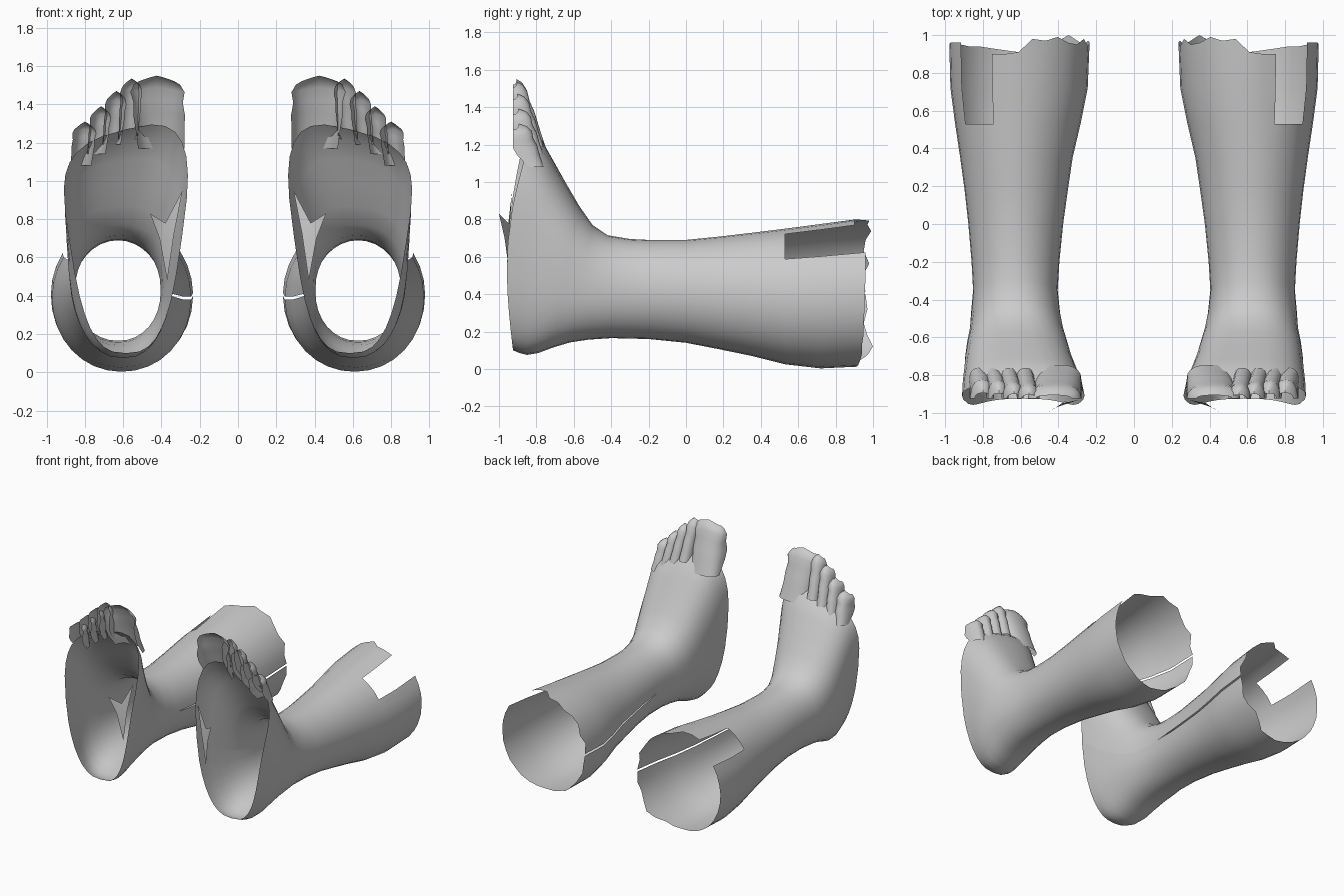
import bpy, math

SEG = 32
skin = bpy.data.materials.new("grey skin")
skin.diffuse_color = (0.6, 0.6, 0.6, 1)


def lerp(a, b, t):
    return a + (b - a) * t


def spow(v, e):
    return math.copysign(abs(v) ** e, v)


def make_object(name, verts, faces, angle=50):
    """Mesh for the right side, mirrored to the left."""
    mesh = bpy.data.meshes.new(name)
    mesh.from_pydata(verts, [], faces)
    mesh.materials.append(skin)
    obj = bpy.data.objects.new(name, mesh)
    bpy.context.collection.objects.link(obj)
    mod = obj.modifiers.new("mirror", 'MIRROR')
    mod.use_mirror_merge = False
    bpy.ops.object.select_all(action='DESELECT')
    bpy.context.view_layer.objects.active = obj
    obj.select_set(True)
    bpy.ops.object.shade_smooth_by_angle(angle=math.radians(angle))
    return obj


# Leg rings: y, bottom z, top z, inner x, outer x
leg = [
    (0.94, 0.012, 0.80, 0.235, 0.978),
    (0.72, 0.003, 0.775, 0.245, 0.972),
    (0.53, 0.025, 0.75, 0.283, 0.947),
    (0.35, 0.07, 0.728, 0.325, 0.92),
    (0.18, 0.105, 0.708, 0.35, 0.897),
    (0.0, 0.14, 0.69, 0.375, 0.877),
    (-0.2, 0.16, 0.69, 0.395, 0.86),
]
# Foot rings tilt over towards the open sole:
# bottom y, bottom z, top y, top z, centre x, bottom half width, top half width
foot = [
    (-0.40, 0.165, -0.30, 0.695, 0.628, 0.225, 0.222),
    (-0.52, 0.157, -0.42, 0.715, 0.627, 0.235, 0.237),
    (-0.62, 0.142, -0.50, 0.77, 0.622, 0.240, 0.26),
    (-0.71, 0.115, -0.57, 0.87, 0.618, 0.245, 0.295),
    (-0.79, 0.085, -0.64, 0.99, 0.612, 0.245, 0.325),
    (-0.85, 0.075, -0.71, 1.11, 0.601, 0.242, 0.355),
    (-0.89, 0.085, -0.77, 1.21, 0.592, 0.240, 0.38),
    (-0.925, 0.10, -0.84, 1.27, 0.586, 0.235, 0.395),
]
rings = [(y, zb, y, zt, (a + b) / 2, (b - a) / 2, (b - a) / 2)
         for y, zb, zt, a, b in leg] + foot
# Ragged cut end: y offsets going round from inner side over the top
ragged = [0.02, 0.0, 0.04, 0.01, 0.02, 0.05, 0.03, 0.04, -0.03, -0.04, -0.04, -0.02, -0.01,
          0.02, 0.02, 0.02, 0.015, 0.015, 0.01, 0.01, 0, 0, -0.01, -0.02, -0.03,
          -0.02, -0.02, 0.03, 0.06, 0.03, 0.01, 0.03, 0.02]

# Leg and foot skin, with a thin open seam along the inner leg
verts, faces = [], []
for i, (yb, zb, yt, zt, c, wb, wt) in enumerate(rings):
    f = max(0.0, (i - len(leg) + 1) / len(foot))
    gap = 0.02 if i < len(leg) - 1 else 0.0
    for k in range(SEG + 1):
        a = gap + (2 * math.pi - 2 * gap) * k / SEG
        n = lerp(2, 3, f) if math.sin(a) > 0 else lerp(2.05, 2.7, f)
        u, v = spow(math.cos(a), 2 / n), spow(math.sin(a), 2 / n)
        s = (v + 1) / 2
        x = c - u * lerp(wb, wt, s ** 1.5)
        y, z = lerp(yb, yt, s), lerp(zb, zt, s)
        y -= 0.07 * f ** 3 * math.sin(math.pi * s)      # flat sole rim
        z += 0.25 * f * f * (c - x) * s ** 3
        if i == 0:
            y += ragged[k]
        verts.append((x, y, z))
for i in range(len(rings) - 1):
    for k in range(SEG):
        if i < 2 and 10 <= k < 13:      # notch at the outer top of the calf
            continue
        p = i * (SEG + 1) + k
        q = p + SEG + 1
        faces.append((p, p + 1, q + 1, q))
make_object("leg_and_foot", verts, faces)

# Toes: open half shells: base x, tip x, half width, base z, tip z, drop in y
toes = [
    ("big_toe", 0.40, 0.425, 0.135, 1.17, 1.55, 0.0),
    ("second_toe", 0.575, 0.555, 0.055, 1.22, 1.535, 0.0),
    ("third_toe", 0.66, 0.635, 0.053, 1.19, 1.47, 0.01),
    ("fourth_toe", 0.74, 0.715, 0.053, 1.14, 1.39, 0.025),
    ("little_toe", 0.82, 0.80, 0.06, 1.08, 1.31, 0.045),
]
# along the toe: fraction, width scale, height scale
sections = [(0, 0.9, 1), (0.3, 0.95, 1), (0.5, 1, 1.02), (0.68, 0.95, 0.95),
            (0.84, 1.05, 1), (0.95, 0.9, 0.8), (1, 0.7, 0.35)]
ARC = 10
for name, c0, c1, w, z0, z1, drop in toes:
    verts, faces = [], []
    for t, ws, hs in sections:
        z = lerp(z0, z1, t)
        apex = -0.755 - (z - 1.2) * 0.33 - drop
        base = lerp(apex - 0.08, -0.925, min(1, t * 2))     # sides sink into the foot
        for k in range(ARC + 1):
            a = math.pi * k / ARC
            verts.append((lerp(c0, c1, t) + w * ws * spow(math.cos(a), 0.8),
                          base + (apex - base) * hs * spow(math.sin(a), 0.8),
                          z - 0.03 * t * abs(math.cos(a))))
    for i in range(len(sections) - 1):
        for k in range(ARC):
            p = i * (ARC + 1) + k
            faces.append((p, p + 1, p + ARC + 2, p + ARC + 1))
    make_object(name, verts, faces)

# Torn flap on the inner edge of the sole
make_object("sole_flap",
            [(0.29, -0.93, 0.95), (0.38, -0.95, 0.78), (0.46, -1.0, 0.83),
             (0.41, -0.97, 0.70), (0.37, -0.94, 0.48), (0.335, -0.945, 0.72)],
            [(0, 1, 5), (1, 2, 3), (1, 3, 5), (3, 4, 5)], 20)
